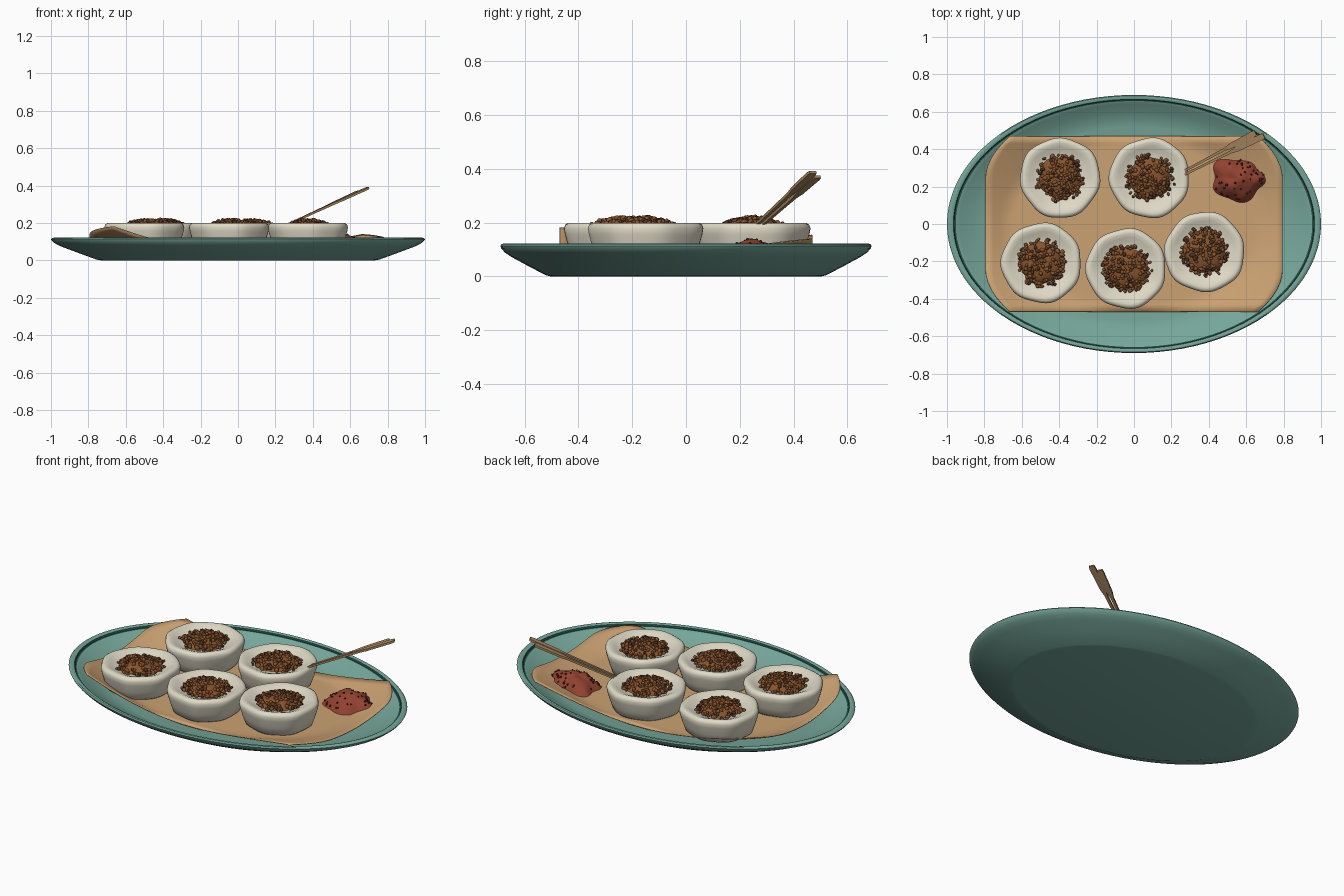
import bpy, bmesh, math, random
from mathutils import Vector, Matrix, Euler

random.seed(4)
if "Cube" in bpy.data.objects:
    bpy.data.objects.remove(bpy.data.objects["Cube"])


def material(name, rgb):
    m = bpy.data.materials.new(name)
    m.use_nodes = True
    m.diffuse_color = (*rgb, 1)
    m.node_tree.nodes["Principled BSDF"].inputs["Base Color"].default_value = (*rgb, 1)
    return m


TEAL = material("teal glaze", (0.18, 0.38, 0.32))
DARK_TEAL = material("dark teal line", (0.02, 0.085, 0.07))
PAPER = material("brown paper", (0.60, 0.36, 0.17))
CREAM = material("cream rice", (0.74, 0.70, 0.57))
BROWN = material("brown topping", (0.25, 0.09, 0.027))
DARK = material("dark brown bits", (0.085, 0.032, 0.014))
RED = material("red sauce", (0.29, 0.055, 0.03))
FLECK = material("dark red flecks", (0.07, 0.014, 0.009))
WOOD = material("bamboo", (0.40, 0.25, 0.12))


def finish(name, bm, mats, loc=(0, 0, 0), angle=40):
    bmesh.ops.recalc_face_normals(bm, faces=bm.faces[:])
    me = bpy.data.meshes.new(name)
    bm.to_mesh(me)
    bm.free()
    for m in mats:
        me.materials.append(m)
    me.shade_smooth()
    me.set_sharp_from_angle(angle=math.radians(angle))
    ob = bpy.data.objects.new(name, me)
    ob.location = loc
    bpy.context.collection.objects.link(ob)
    return ob


def lathe(profile, segments, sx=1, sy=1, wobble=lambda a: 1):
    """Closed turned shape; first and last profile points lie on the axis."""
    bm = bmesh.new()
    bottom = bm.verts.new((0, 0, profile[0][1]))
    top = bm.verts.new((0, 0, profile[-1][1]))
    rings = []
    for r, z in profile[1:-1]:
        ring = []
        for i in range(segments):
            a = math.tau * i / segments
            k = r * wobble(a)
            ring.append(bm.verts.new((k * sx * math.cos(a), k * sy * math.sin(a), z)))
        rings.append(ring)
    for i in range(segments):
        j = (i + 1) % segments
        bm.faces.new((bottom, rings[0][j], rings[0][i]))
        bm.faces.new((top, rings[-1][i], rings[-1][j]))
        for lo, hi in zip(rings, rings[1:]):
            bm.faces.new((lo[i], lo[j], hi[j], hi[i]))
    return bm


def bit(bm, pos, size, mat_index, subdivisions=2):
    """A small randomly turned, stretched crumb."""
    turn = Euler([random.uniform(0, math.tau) for _ in range(3)]).to_matrix().to_4x4()
    scale = Matrix.Diagonal((size * random.uniform(1, 1.5), size, size * 0.8, 1))
    out = bmesh.ops.create_icosphere(bm, subdivisions=subdivisions, radius=1,
                                     matrix=Matrix.Translation(pos) @ turn @ scale)
    for f in {f for v in out["verts"] for f in v.link_faces}:
        f.material_index = mat_index


# Oval plate with a dark line inside the rim
PLATE_Y = 0.69
bm = lathe([(0, 0), (0.73, 0), (0.755, 0.004), (0.86, 0.042), (0.94, 0.072), (0.975, 0.088),
            (0.995, 0.104), (1, 0.113), (0.993, 0.12), (0.98, 0.122), (0.966, 0.117),
            (0.962, 0.108), (0.953, 0.106), (0.93, 0.096), (0.87, 0.067), (0.8, 0.047),
            (0.75, 0.04), (0, 0.04)], 96, 1, PLATE_Y)
for f in bm.faces:
    c = f.calc_center_median()
    if 0.953 < math.hypot(c.x, c.y / PLATE_Y) < 0.966 and c.z > 0.1:
        f.material_index = 1
finish("plate", bm, [TEAL, DARK_TEAL])

# Paper liner, its corners drawn in and curling up the plate
bm = bmesh.new()
NX, NY = 40, 24
grid = []
for j in range(NY + 1):
    v = 2 * j / NY - 1
    y = 0.47 * v
    pull = max(0, (abs(y) - 0.24) / 0.23)
    row = []
    for i in range(NX + 1):
        u = 2 * i / NX - 1
        x = u * (0.795 - 0.13 * pull ** 2)
        r = math.hypot(x, y / PLATE_Y)
        lift = min(1, max(0, (r - 0.68) / 0.27))
        height = 0.094 - 0.019 * u - 0.002 * v + 0.012 * u * v
        row.append(bm.verts.new((x, y, 0.052 + height * lift)))
    grid.append(row)
for a, b in zip(grid, grid[1:]):
    for i in range(NX):
        bm.faces.new((a[i], a[i + 1], b[i + 1], b[i]))
paper = finish("paper_liner", bm, [PAPER])
mod = paper.modifiers.new("thickness", "SOLIDIFY")
mod.thickness = 0.004

# Five dished rice cakes, each with a crumbly topping
CAKE = [(0, 0.053), (0.165, 0.053), (0.182, 0.066), (0.197, 0.11), (0.21, 0.155), (0.214, 0.178),
        (0.209, 0.192), (0.198, 0.199), (0.185, 0.199), (0.165, 0.192), (0.14, 0.18),
        (0.115, 0.174), (0, 0.172)]
CENTRES = [(-0.395, 0.247), (0.083, 0.247), (0.377, -0.15), (-0.042, -0.238), (-0.495, -0.208)]
for n, (cx, cy) in enumerate(CENTRES, 1):
    phase = random.uniform(0, math.tau)

    def lumpy(a):
        return 1 + 0.016 * math.cos(7 * a + phase) + 0.012 * math.cos(3 * a - phase)

    finish(f"rice_cake_{n}", lathe(CAKE, 56, wobble=lumpy), [CREAM], (cx, cy, 0), 60)

    mound = lathe([(0, 0.17), (0.115, 0.172), (0.1, 0.19), (0.075, 0.203), (0.04, 0.211),
                   (0, 0.213)], 28, wobble=lambda a: 1 + 0.06 * math.cos(5 * a + phase))
    for k in range(150):
        r = 0.128 * math.sqrt(random.random())
        a = random.uniform(0, math.tau)
        z = 0.177 + 0.038 * (1 - (r / 0.13) ** 2)
        bit(mound, (r * math.cos(a), r * math.sin(a), z), random.uniform(0.008, 0.0125),
            1 if random.random() < 0.22 else 0)
    for k in range(14):
        a = random.uniform(0, math.tau)
        r = random.uniform(0.115, 0.14)
        bit(mound, (r * math.cos(a), r * math.sin(a), 0.182), 0.008, k % 2)
    finish(f"topping_{n}", mound, [BROWN, DARK], (cx, cy, 0), 60)

# Dollop of red sauce with flecks
SAUCE_X, SAUCE_Y, SAUCE_H = 0.152, 0.12, 0.08


def lobes(a):
    return 1 + 0.09 * math.cos(5 * a + 0.5) + 0.06 * math.cos(3 * a - 0.6)


def dome(t):
    return SAUCE_H * (1 - t ** 2.4)


steps = [1 - k / 8 for k in range(8)]
bm = lathe([(0, 0)] + [(t, dome(t)) for t in steps] + [(0, SAUCE_H)], 48, SAUCE_X, SAUCE_Y, lobes)
for v in bm.verts:
    if v.co.z > 0.01:
        v.co.z += 0.007 * math.sin(60 * v.co.x + 1) * math.cos(50 * v.co.y)
for k in range(48):
    t, a = 0.93 * math.sqrt(random.random()), random.uniform(0, math.tau)
    x = t * lobes(a) * SAUCE_X * math.cos(a)
    y = t * lobes(a) * SAUCE_Y * math.sin(a)
    z = dome(t) + 0.007 * math.sin(60 * x + 1) * math.cos(50 * y)
    bit(bm, (x, y, z), random.uniform(0.005, 0.008), 1, 1)
finish("sauce", bm, [RED, FLECK], (0.565, 0.243, 0.054), 60)


# Two slim picks with flat, wider handles
def pick(name, tip, end):
    tip, end = Vector(tip), Vector(end)
    along = (end - tip).normalized()
    side = along.cross(Vector((0, 0, 1))).normalized()
    up = side.cross(along)
    bm = bmesh.new()
    rings = []
    for t, w, h in [(0, 0.004, 0.004), (0.1, 0.006, 0.005), (0.62, 0.008, 0.006),
                    (0.7, 0.015, 0.006), (0.97, 0.017, 0.006), (1, 0.014, 0.005)]:
        c = tip.lerp(end, t)
        rings.append([bm.verts.new(c + side * w * a + up * h * b)
                      for a, b in ((-1, -1), (1, -1), (1, 1), (-1, 1))])
    bm.faces.new(rings[0])
    bm.faces.new(rings[-1])
    for a, b in zip(rings, rings[1:]):
        for i in range(4):
            j = (i + 1) % 4
            bm.faces.new((a[i], a[j], b[j], b[i]))
    finish(name, bm, [WOOD], angle=25)


pick("pick_front", (0.235, 0.247, 0.178), (0.695, 0.472, 0.387))
pick("pick_back", (0.225, 0.26, 0.172), (0.65, 0.488, 0.37))
